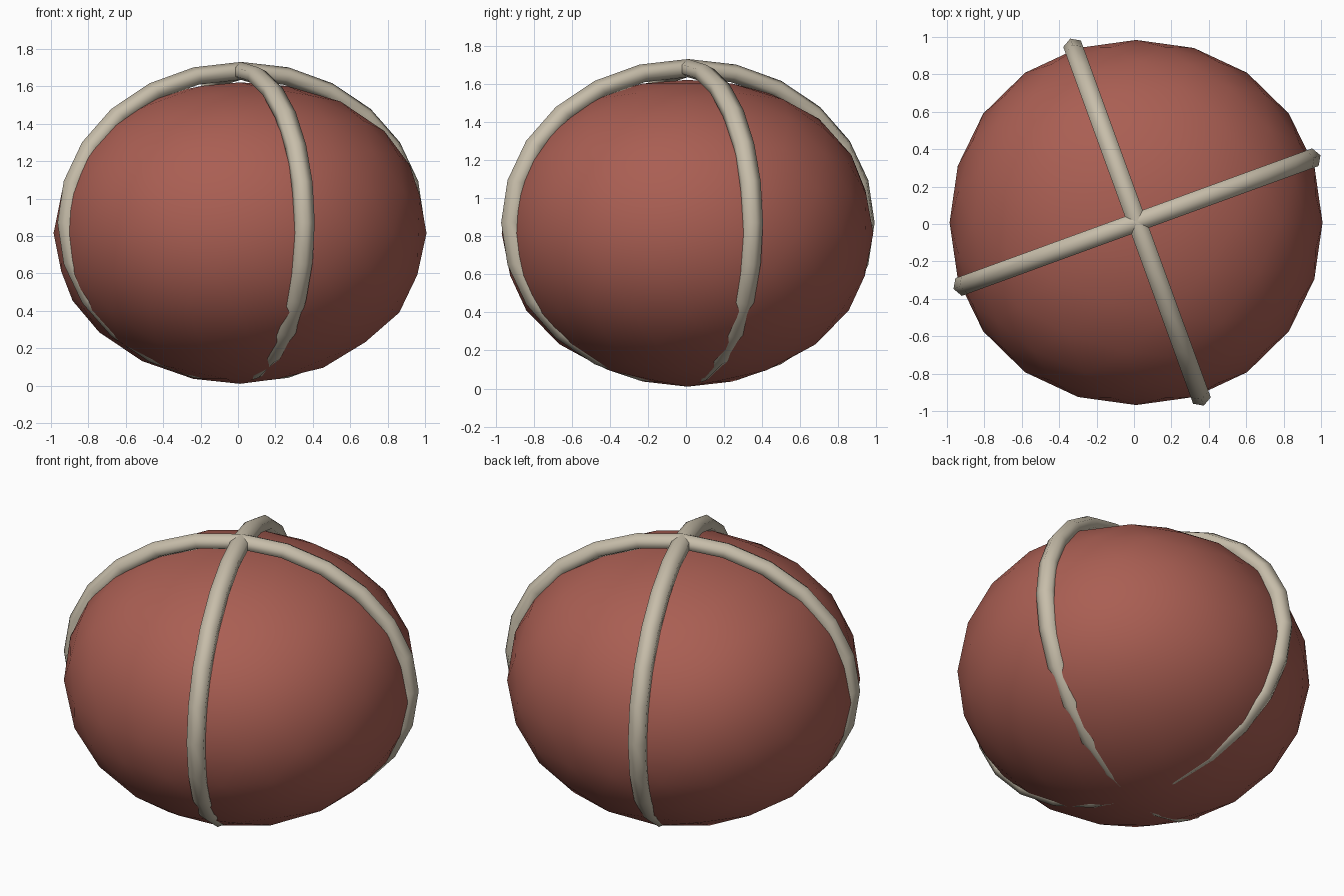
import bpy
import math

cube = bpy.data.objects.get("Cube")
if cube:
    bpy.data.objects.remove(cube, do_unlink=True)


def make_material(name, rgb):
    mat = bpy.data.materials.new(name)
    mat.use_nodes = True
    color = (*rgb, 1.0)
    mat.diffuse_color = color
    for node in mat.node_tree.nodes:
        if node.type == "BSDF_PRINCIPLED":
            node.inputs["Base Color"].default_value = color
    return mat


red = make_material("brick_red", (0.40, 0.113, 0.086))
cream = make_material("cream", (0.57, 0.51, 0.40))


def finish(name, scale, mat):
    """Name, squash, colour and smooth the active object."""
    obj = bpy.context.active_object
    obj.name = name
    obj.scale = scale
    bpy.ops.object.transform_apply(location=False, rotation=True, scale=True)
    obj.data.materials.append(mat)
    bpy.ops.object.shade_smooth()
    return obj


# Squashed ball, slightly fuller on the diagonals of its upper half
bpy.ops.mesh.primitive_ico_sphere_add(subdivisions=3, radius=1.0,
                                      location=(0.011, 0.008, 0.816))
for vert in bpy.context.active_object.data.vertices:
    diagonal = 1 - sum(c ** 4 for c in vert.co)
    vert.co *= 1 + (0.03 + 0.04 * vert.co.z) * diagonal
finish("ball", (0.997, 0.976, 0.806), red)


# Two crossing bands wrapped over the ball
def band(name, angle):
    bpy.ops.mesh.primitive_torus_add(major_segments=24, minor_segments=6,
                                     major_radius=0.986, minor_radius=0.058)
    obj = bpy.context.active_object
    obj.rotation_euler = (math.pi / 2, 0, math.radians(angle))
    bpy.ops.object.transform_apply(location=False, rotation=True, scale=False)
    obj.location = (0.016, 0.01, 0.872)
    return finish(name, (1, 1, 0.823), cream)


for label, turn in (("side_band", 20), ("front_band", 110)):
    band(label, turn)
